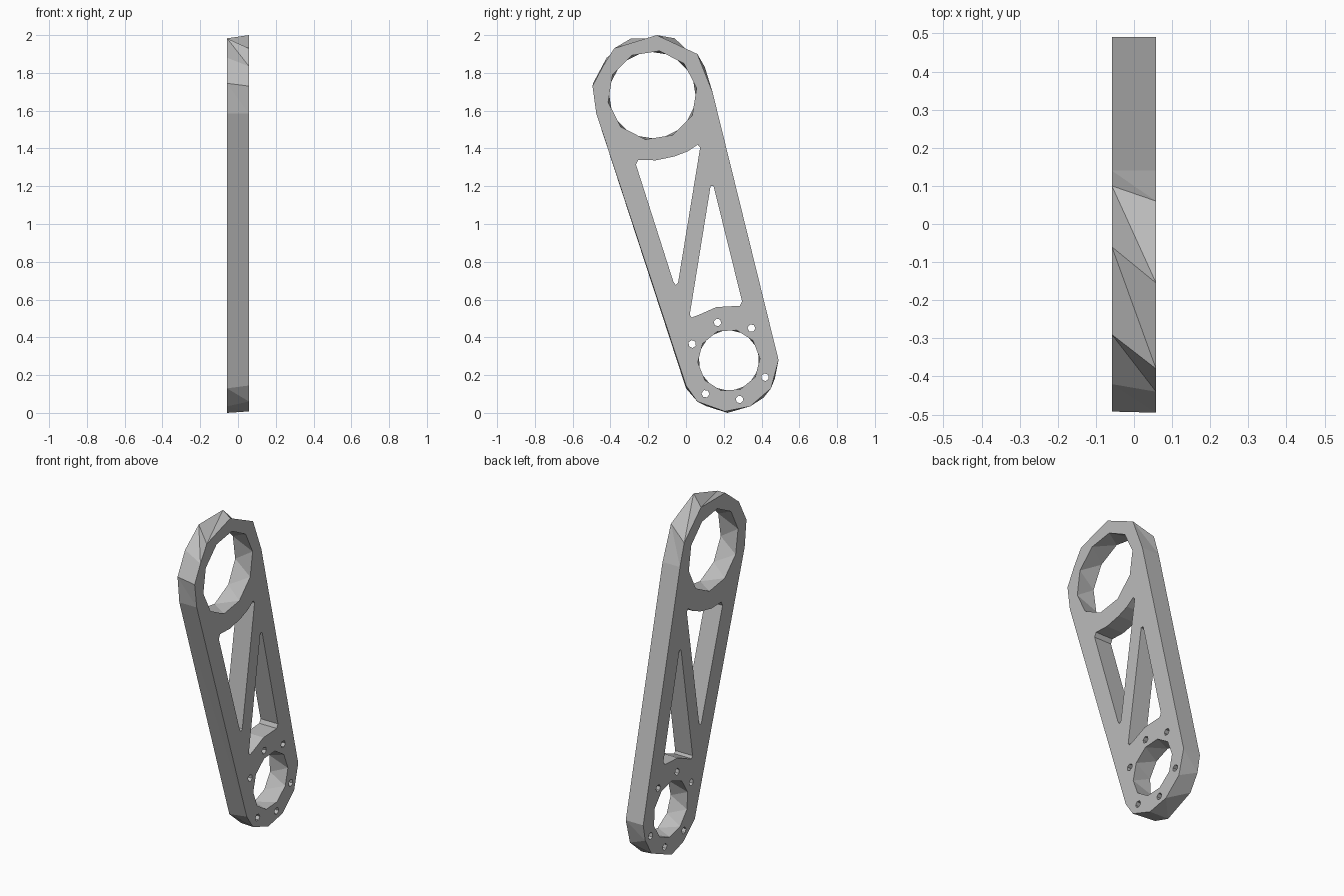
import bpy, bmesh
from math import sin, cos, radians, tau

cube = bpy.data.objects.get("Cube")
if cube:
    bpy.data.objects.remove(cube, do_unlink=True)

HALF = 0.058

grey = bpy.data.materials.new("light grey")
grey.use_nodes = True
colour = (0.5, 0.5, 0.5, 1)
grey.diffuse_color = colour
grey.node_tree.nodes["Principled BSDF"].inputs["Base Color"].default_value = colour


def circle(cy, cz, r, sides, phase):
    return [(cy + r * cos(tau * (i + phase) / sides),
             cz + r * sin(tau * (i + phase) / sides)) for i in range(sides)]


def add_wall(bm, right, left):
    """Join the right and left rims of one loop with a faceted wall."""
    a = [bm.verts.new((HALF, y, z)) for y, z in right]
    b = [bm.verts.new((-HALF, y, z)) for y, z in left]
    n = len(a)
    for i in range(n):
        j = (i + 1) % n
        bm.faces.new((a[i], a[j], b[i]))
        bm.faces.new((a[j], b[j], b[i]))


bm = bmesh.new()

# Outer rim, with facets staggered between the two sides
add_wall(bm,
         [(0.49, 0.28), (0.14, 1.7), (0.06, 1.9), (-0.155, 2), (-0.38, 1.93),
          (-0.44, 1.835), (-0.495, 1.73), (-0.475, 1.585), (0, 0.145),
          (0.06, 0.06), (0.205, 0.008), (0.34, 0.035), (0.45, 0.13)],
         [(0.49, 0.28), (0.14, 1.7), (0.1, 1.83), (-0.06, 1.983), (-0.29, 1.983),
          (-0.42, 1.88), (-0.492, 1.745), (-0.475, 1.585), (0, 0.13),
          (0.11, 0.035), (0.22, 0), (0.41, 0.08), (0.47, 0.18)])

# Large and small bearing holes
for cy, cz, r, phase in ((-0.178, 1.682, 0.237, 0.25), (0.227, 0.278, 0.165, 0.1)):
    add_wall(bm, circle(cy, cz, r, 10, phase), circle(cy, cz, r, 10, phase + 0.5))

# Bolt holes around the small bearing
for angle in (55, 106, 155, 235, 286, 336):
    t = radians(angle)
    ring = circle(0.225 + 0.212 * cos(t), 0.275 + 0.212 * sin(t), 0.021, 6, angle / 60)
    add_wall(bm, ring, ring)

# Triangular windows either side of the diagonal strut
upper_window = [(-0.265, 1.315), (-0.252, 1.34), (-0.16, 1.337), (-0.06, 1.358),
                (0.01, 1.385), (0.062, 1.42), (0.075, 1.405), (-0.042, 0.69),
                (-0.055, 0.677), (-0.067, 0.695)]
lower_window = [(0.13, 1.2), (0.146, 1.2), (0.297, 0.59), (0.285, 0.567),
                (0.16, 0.56), (0.07, 0.52), (0.03, 0.505), (0.02, 0.52)]
for window in (upper_window, lower_window):
    add_wall(bm, window, window)

# Flat side plates spanning between the rims
for side in (1, -1):
    rim = [e for e in bm.edges if e.is_boundary and e.verts[0].co.x * side > 0]
    bmesh.ops.triangle_fill(bm, edges=rim, use_beauty=True, normal=(side, 0, 0))

bmesh.ops.recalc_face_normals(bm, faces=bm.faces[:])
mesh = bpy.data.meshes.new("link_arm")
bm.to_mesh(mesh)
bm.free()
mesh.materials.append(grey)
bpy.context.collection.objects.link(bpy.data.objects.new("link_arm", mesh))
